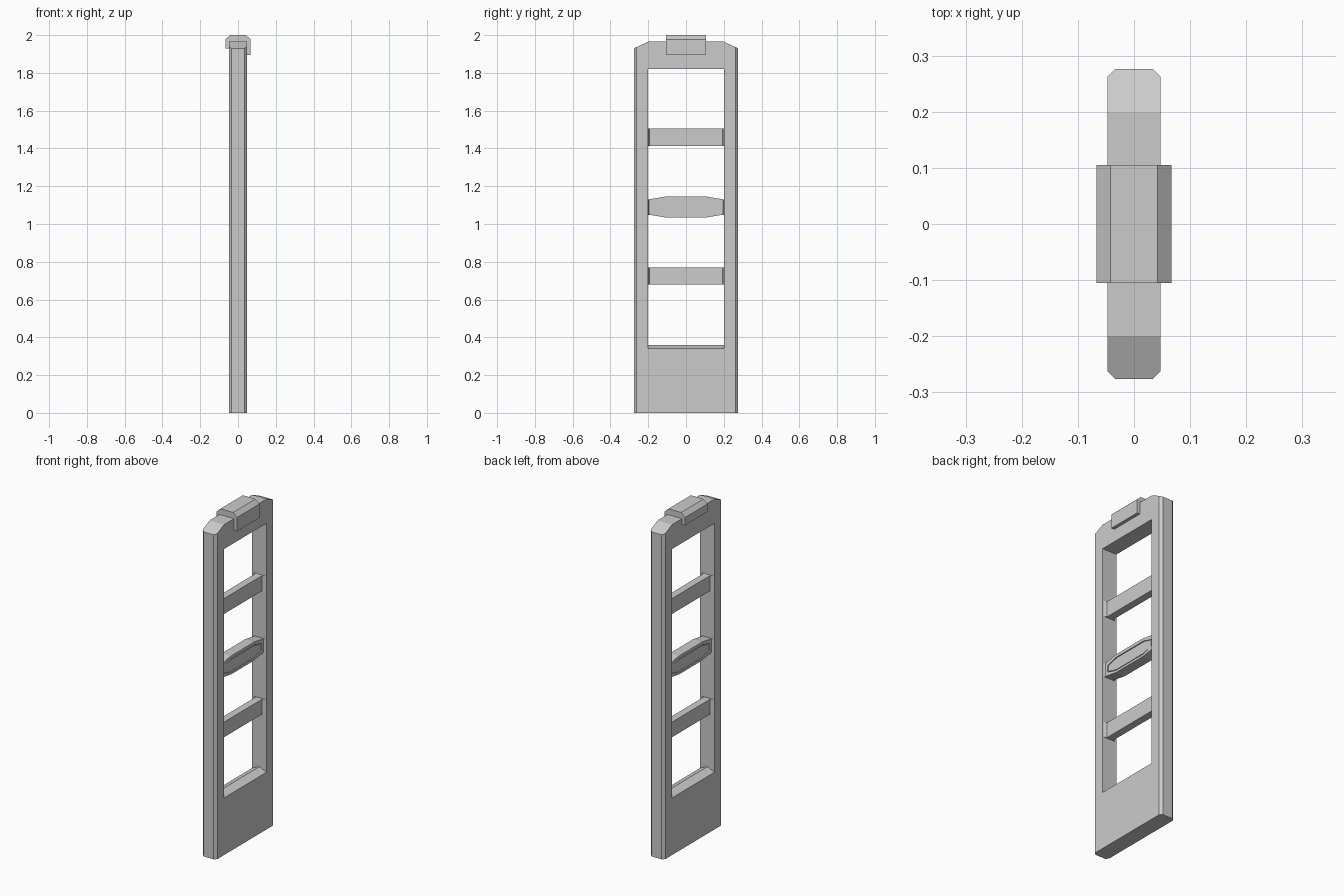
import bpy, bmesh
from mathutils import Vector

if "Cube" in bpy.data.objects:
    bpy.data.objects.remove(bpy.data.objects["Cube"])

AXES = {
    'x': lambda a, b, t: (t, a, b),   # profile in y-z
    'y': lambda a, b, t: (a, t, b),   # profile in x-z
    'z': lambda a, b, t: (a, b, t),   # profile in x-y
}


def prism(name, profile, axis, lo, hi):
    """Extrude a 2D profile along an axis from lo to hi."""
    bm = bmesh.new()
    put = AXES[axis]
    face = bm.faces.new([bm.verts.new(put(a, b, lo)) for a, b in profile])
    geo = bmesh.ops.extrude_face_region(bm, geom=[face])
    verts = [g for g in geo['geom'] if isinstance(g, bmesh.types.BMVert)]
    bmesh.ops.translate(bm, verts=verts, vec=put(0, 0, hi - lo))
    bmesh.ops.recalc_face_normals(bm, faces=bm.faces)
    mesh = bpy.data.meshes.new(name)
    bm.to_mesh(mesh)
    bm.free()
    obj = bpy.data.objects.new(name, mesh)
    bpy.context.collection.objects.link(obj)
    return obj


def chamfered(w, h, cw, ch, z=0):
    """Octagon outline with half sizes w, h and corner cuts cw, ch."""
    quarter = [(w, h - ch), (w - cw, h)]
    pts = quarter + [(-a, b) for a, b in reversed(quarter)]
    pts += [(-a, -b) for a, b in pts]
    return [(a, b + z) for a, b in pts]


# Gate frame: chamfered column, shoulders sliced off the top
frame = prism("gate_frame", chamfered(0.0475, 0.276, 0.014, 0.014), 'z', 0, 1.965)
bm = bmesh.new()
bm.from_mesh(frame.data)
for s in (-1, 1):
    cut = bmesh.ops.bisect_plane(
        bm, geom=bm.verts[:] + bm.edges[:] + bm.faces[:],
        plane_co=(0, s * 0.2, 1.965), plane_no=Vector((0, s * 0.035, 0.076)).normalized(),
        clear_outer=True)
    edges = [g for g in cut['geom_cut'] if isinstance(g, bmesh.types.BMEdge)]
    bmesh.ops.holes_fill(bm, edges=[e for e in bm.edges if e.is_boundary])
bmesh.ops.recalc_face_normals(bm, faces=bm.faces)
bm.to_mesh(frame.data)
bm.free()

# Window opening with a ridged sill
opening = prism("opening_cutter",
                [(-0.1, 0.318), (0, 0.36), (0.1, 0.318), (0.1, 1.82), (-0.1, 1.82)],
                'y', -0.201, 0.201)
opening.hide_render = True


def subtract(obj, cutter):
    mod = obj.modifiers.new("cut", 'BOOLEAN')
    mod.operation = 'DIFFERENCE'
    mod.solver = 'EXACT'
    mod.object = cutter
    bpy.context.view_layer.objects.active = obj
    bpy.ops.object.modifier_apply(modifier=mod.name)
    bpy.data.objects.remove(cutter)


subtract(frame, opening)

# Crossbars, flaring out where they meet the posts
half = [(0.022, 0.194), (0.042, 0.202)]
side = half + [(-a, b) for a, b in reversed(half)]
bar_profile = side + [(-a, -b) for a, b in side]
for name, lo, hi in (("lower_crossbar", 0.68, 0.77),
                     ("middle_crossbar", 1.047, 1.13),
                     ("upper_crossbar", 1.413, 1.505)):
    prism(name, bar_profile, 'z', lo, hi)

# Middle indicator: octagonal body with a recessed panel on each face
body = prism("indicator_body", chamfered(0.2, 0.055, 0.09, 0.015, 1.09), 'x', -0.03, 0.03)
for s in (-1, 1):
    recess = prism("panel_cutter", chamfered(0.18, 0.039, 0.067, 0.019, 1.088),
                   'x', *sorted((s * 0.024, s * 0.06)))
    subtract(body, recess)
    prism("indicator_panel", chamfered(0.173, 0.034, 0.063, 0.016, 1.088),
          'x', *sorted((s * 0.02, s * 0.028)))

# Top cap, hanging lower on the right side
prism("top_cap",
      [(-0.067, 1.93), (-0.067, 1.977), (-0.042, 2.0), (0.042, 2.0), (0.067, 1.977),
       (0.067, 1.895), (0.04, 1.895), (0.04, 1.93)],
      'y', -0.105, 0.105)
